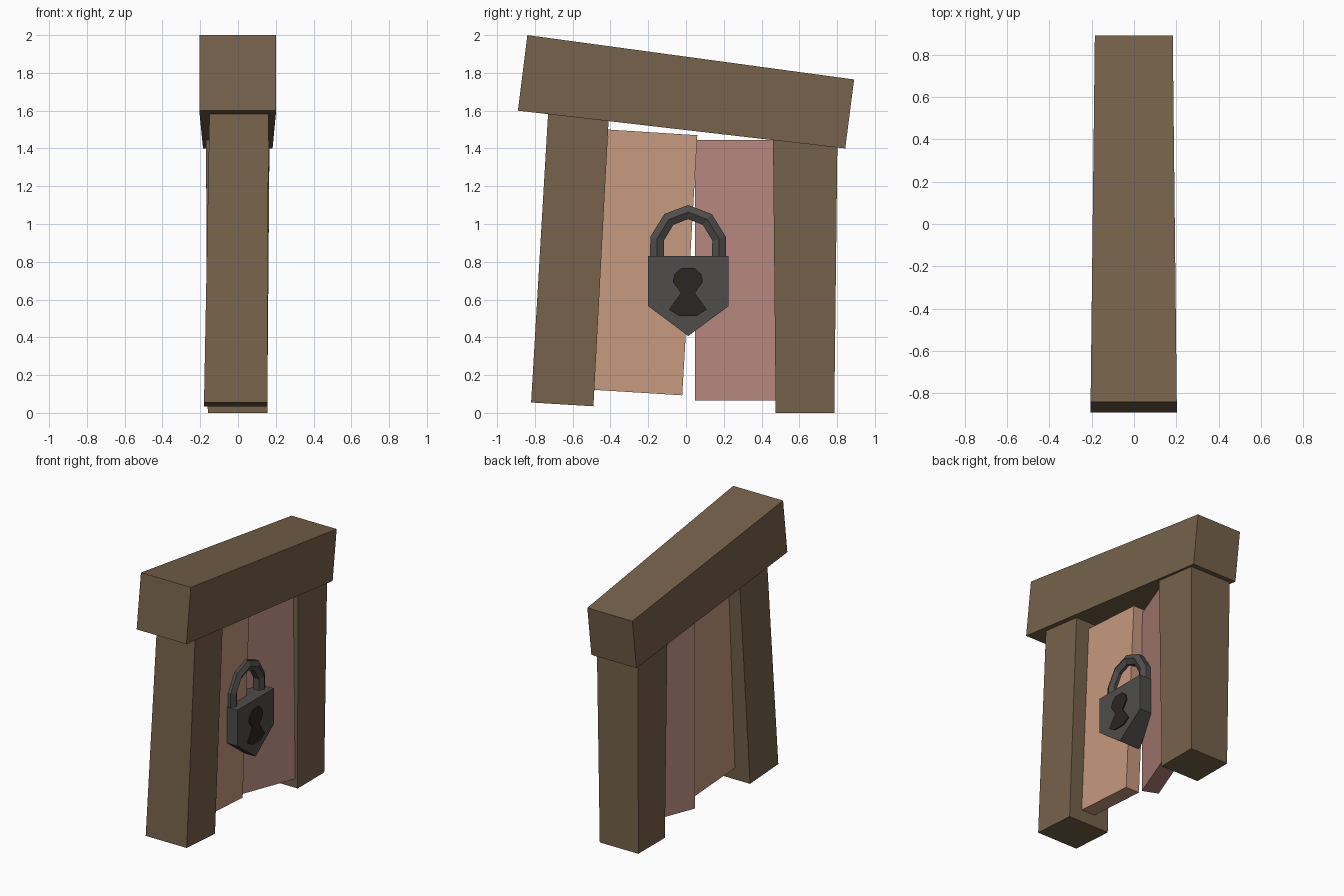
import bpy, bmesh, math
from mathutils import Vector

if "Cube" in bpy.data.objects:
    bpy.data.objects.remove(bpy.data.objects["Cube"])


def material(name, rgb):
    m = bpy.data.materials.new(name)
    m.diffuse_color = (*rgb, 1)
    m.use_nodes = True
    m.node_tree.nodes["Principled BSDF"].inputs["Base Color"].default_value = m.diffuse_color
    return m


wood = material("dark_wood", (0.18, 0.122, 0.07))
tan = material("tan_wood", (0.57, 0.32, 0.21))
rose = material("rose_wood", (0.47, 0.245, 0.21))
iron = material("iron", (0.08, 0.074, 0.07))
black = material("black", (0.024, 0.019, 0.016))


def skin(name, rings, mat):
    """Join equal-length rings of points into a closed solid."""
    bm = bmesh.new()
    vs = [[bm.verts.new(p) for p in r] for r in rings]
    n = len(vs[0])
    for a, b in zip(vs, vs[1:]):
        for i in range(n):
            j = (i + 1) % n
            bm.faces.new((a[i], a[j], b[j], b[i]))
    bm.faces.new(vs[0])
    bm.faces.new(vs[-1])
    bmesh.ops.recalc_face_normals(bm, faces=bm.faces)
    me = bpy.data.meshes.new(name)
    bm.to_mesh(me)
    bm.free()
    me.materials.append(mat)
    ob = bpy.data.objects.new(name, me)
    bpy.context.collection.objects.link(ob)
    return ob


def plate(name, outline, x0, x1, mat):
    """Side outline (y, z) extruded along x; x0/x1 may be given per corner."""
    n = len(outline)
    a = x0 if isinstance(x0, list) else [x0] * n
    b = x1 if isinstance(x1, list) else [x1] * n
    return skin(name, [[(x, y, z) for x, (y, z) in zip(xs, outline)] for xs in (a, b)], mat)


# Crooked frame: lintel and two posts (corners: bottom front, bottom back, top back, top front)
plate("lintel", [(-0.89, 1.60), (0.843, 1.40), (0.89, 1.765), (-0.84, 2.0)],
      [-0.205, -0.185, -0.185, -0.205], [0.202, 0.183, 0.183, 0.202], wood)
plate("front_post", [(-0.82, 0.055), (-0.49, 0.035), (-0.407, 1.60), (-0.727, 1.64)],
      [-0.18, -0.18, -0.15, -0.15], [0.155, 0.155, 0.162, 0.162], wood)
plate("back_post", [(0.475, 0), (0.785, 0), (0.802, 1.47), (0.46, 1.50)],
      [-0.16, -0.16, -0.17, -0.17], [0.155, 0.155, 0.167, 0.167], wood)

# Door leaves: one tilted, one ajar
plate("front_door_leaf", [(-0.487, 0.122), (-0.02, 0.093), (0.06, 1.47), (-0.412, 1.50)],
      -0.06, 0.052, tan)
foot = [(-0.03, 0.047), (0.135, 0.475), (0.025, 0.515), (-0.14, 0.092)]
skin("back_door_leaf", [[(x, y, z) for x, y in foot] for z in (0.065, 1.445)], rose)

# Padlock body and keyhole
plate("lock_body", [(-0.2, 0.83), (0.225, 0.83), (0.225, 0.565), (0.012, 0.407), (-0.2, 0.565)],
      -0.03, 0.135, iron)
half = [(0.035, 0.768), (0.07, 0.735), (0.08, 0.695), (0.037, 0.635), (0.1, 0.547), (0.047, 0.514)]
hole = [(0.01 + y, z) for y, z in half] + [(0.01 - y, z) for y, z in reversed(half)]
plate("keyhole", hole, 0.11, 0.143, black)

# Shackle: hexagonal bar swept along an arch
path = [Vector((0, y, z)) for y, z in [(-0.153, 0.80), (-0.153, 0.922), (-0.091, 1.024), (0.011, 1.063),
                                       (0.113, 1.024), (0.175, 0.922), (0.175, 0.80)]]
rings = []
for i, p in enumerate(path):
    d_in = (p - path[max(i - 1, 0)]).normalized()
    d_out = (path[min(i + 1, len(path) - 1)] - p).normalized()
    t = (d_in + d_out).normalized()
    side = Vector((0, t.z, -t.y))
    rings.append([p + side * 0.043 * math.sin(k * math.pi / 3)
                  + Vector((0.052 + 0.042 * math.cos(k * math.pi / 3), 0, 0)) for k in range(6)])
skin("shackle", rings, iron)
